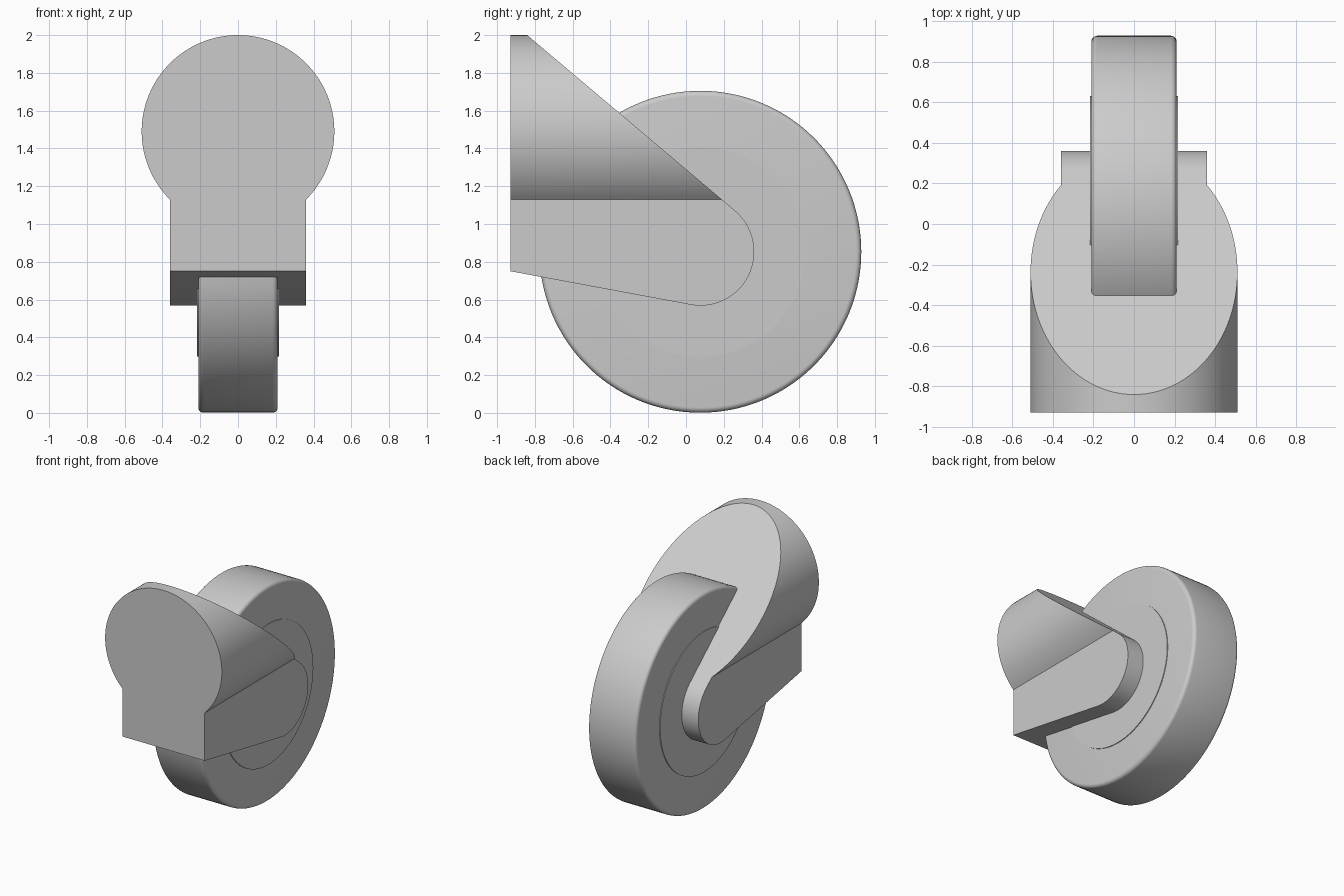
import bpy, bmesh, math
from mathutils import Vector

if "Cube" in bpy.data.objects:
    bpy.data.objects.remove(bpy.data.objects["Cube"])

AXLE_Y, AXLE_Z = 0.076, 0.853


def prism(name, points, offset):
    """Closed outline of 3D points extruded along an offset vector."""
    bm = bmesh.new()
    face = bm.faces.new([bm.verts.new(p) for p in points])
    ext = bmesh.ops.extrude_face_region(bm, geom=[face])
    moved = [g for g in ext["geom"] if isinstance(g, bmesh.types.BMVert)]
    bmesh.ops.translate(bm, verts=moved, vec=Vector(offset))
    bmesh.ops.recalc_face_normals(bm, faces=bm.faces)
    mesh = bpy.data.meshes.new(name)
    bm.to_mesh(mesh)
    bm.free()
    ob = bpy.data.objects.new(name, mesh)
    bpy.context.collection.objects.link(ob)
    return ob


def arc(cx, cy, r, start, end, n):
    return [(cx + r * math.cos(start + (end - start) * i / n),
             cy + r * math.sin(start + (end - start) * i / n)) for i in range(n + 1)]


def activate(ob):
    bpy.ops.object.select_all(action='DESELECT')
    ob.select_set(True)
    bpy.context.view_layer.objects.active = ob


def wheel_disc(name, radius, width, bevel=0):
    bpy.ops.mesh.primitive_cylinder_add(vertices=128, radius=radius, depth=width,
                                        location=(0, AXLE_Y, AXLE_Z),
                                        rotation=(0, math.pi / 2, 0))
    ob = bpy.context.object
    ob.name = name
    if bevel:
        mod = ob.modifiers.new("rounded_edge", 'BEVEL')
        mod.width, mod.segments = bevel, 5
        bpy.ops.object.modifier_apply(modifier=mod.name)
    bpy.ops.object.shade_smooth_by_angle(angle=math.radians(30))
    return ob


# Tyre with rounded shoulders and slightly raised hub
wheel_disc("tyre", 0.852, 0.42, 0.028)
wheel_disc("hub", 0.555, 0.432)

# Housing: keyhole-shaped front outline, extruded backwards
half, cz, r = 0.36, 1.49, 0.51
a = math.acos(half / r)
front = [(half, 0.4)] + arc(0, cz, r, -a, math.pi + a, 96) + [(-half, 0.4)]
housing = prism("housing", [(x, -0.93, z) for x, z in front], (0, 1.6, 0))

# Side outline: sloped top, rounded axle end, tapering underside
slope = math.atan2(1.03, 0.865) - math.pi / 2  # direction of the sloped top
side = [(-0.93, 0.75)] + arc(AXLE_Y, AXLE_Z, 0.285, math.radians(-100),
                             slope + math.pi / 2 + math.radians(0), 40)
tip = math.radians(50)
side = [(-0.93, 0.75)] + arc(AXLE_Y, AXLE_Z, 0.285, math.radians(-100), tip, 40)
side += [(-0.87 + 0.03 - 0.06, 2.05), (-0.93, 2.05)]
cutter = prism("side_cutter", [(-0.8, y, z) for y, z in side], (1.6, 0, 0))

mod = housing.modifiers.new("side_shape", 'BOOLEAN')
mod.operation, mod.solver, mod.object = 'INTERSECT', 'EXACT', cutter
activate(housing)
bpy.ops.object.modifier_apply(modifier=mod.name)
bpy.data.objects.remove(cutter)
bpy.ops.object.shade_smooth_by_angle(angle=math.radians(20))
